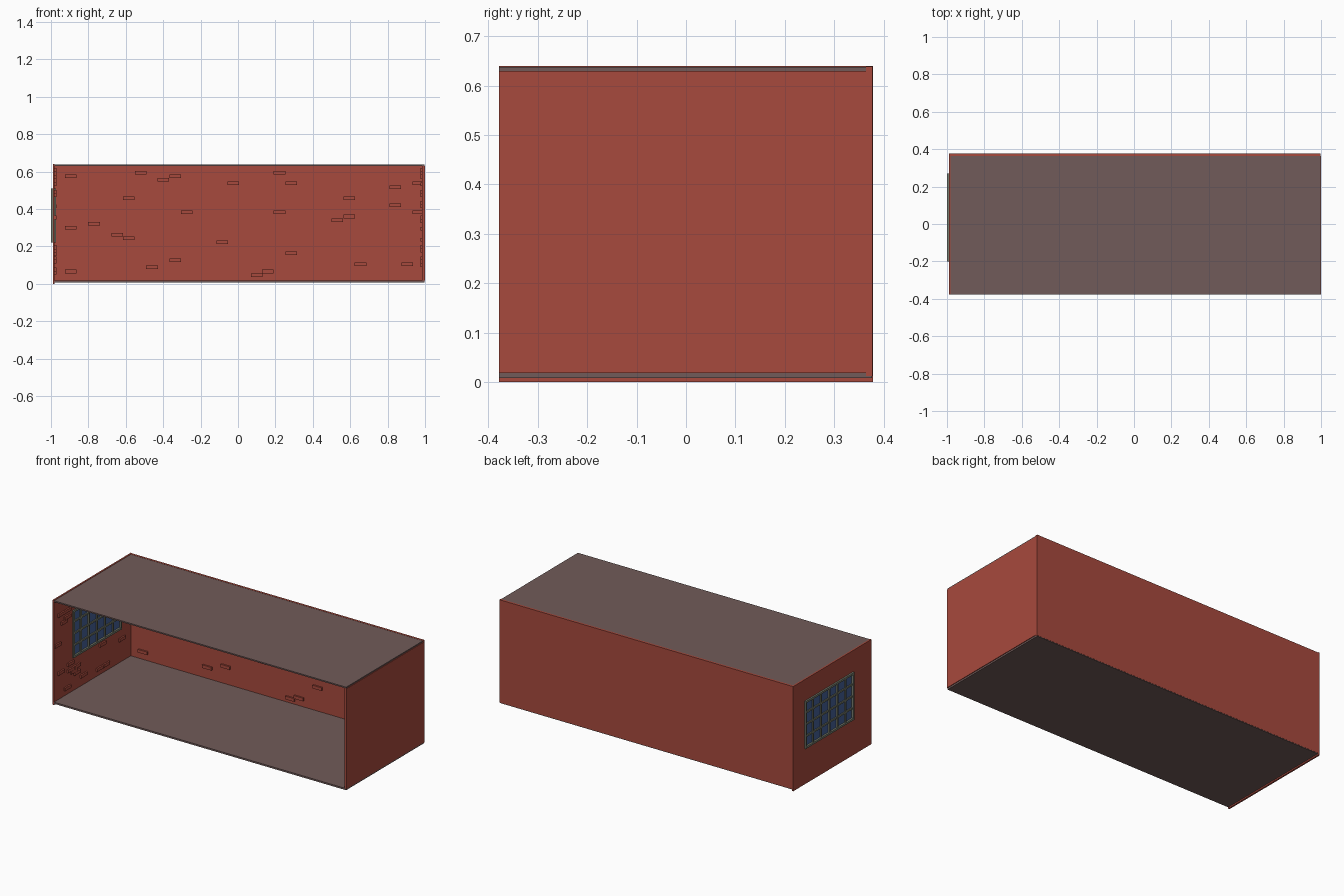
import bpy, bmesh, random
from mathutils import Matrix, Vector

if "Cube" in bpy.data.objects:
    bpy.data.objects.remove(bpy.data.objects["Cube"])

random.seed(4)


def material(name, rgb):
    m = bpy.data.materials.new(name)
    m.diffuse_color = (*rgb, 1)
    m.use_nodes = True
    m.node_tree.nodes["Principled BSDF"].inputs["Base Color"].default_value = m.diffuse_color
    return m


RED = material("brick_red", (0.39, 0.068, 0.047))
SLAB = material("slab_brown", (0.165, 0.105, 0.1))
FRAME = material("frame_grey", (0.19, 0.21, 0.16))
GLASS = material("glass_blue", (0.06, 0.12, 0.32))


def boxes(name, spans, mat):
    """One object made of boxes, each given as (x0, x1, y0, y1, z0, z1)."""
    bm = bmesh.new()
    for x0, x1, y0, y1, z0, z1 in spans:
        centre = Vector((x0 + x1, y0 + y1, z0 + z1)) / 2
        size = Matrix.Diagonal((x1 - x0, y1 - y0, z1 - z0, 1))
        bmesh.ops.create_cube(bm, size=1, matrix=Matrix.Translation(centre) @ size)
    me = bpy.data.meshes.new(name)
    bm.to_mesh(me)
    bm.free()
    me.materials.append(mat)
    ob = bpy.data.objects.new(name, me)
    bpy.context.collection.objects.link(ob)
    return ob


# Window opening in the left wall
WY0, WY1, WZ0, WZ1 = -0.2, 0.27, 0.22, 0.51
XL0, XL1 = -0.99, -0.98

# Floor and roof slabs
boxes("floor", [(-0.988, 0.996, -0.378, 0.376, 0.008, 0.018)], SLAB)
boxes("roof", [(-0.988, 0.996, -0.378, 0.372, 0.63, 0.638)], SLAB)

# Walls, the left one built around its window
boxes("back_wall", [(-0.985, 0.998, 0.364, 0.377, 0.012, 0.639)], RED)
boxes("right_wall", [(0.985, 1.0, -0.378, 0.364, 0.018, 0.63)], RED)
boxes("left_wall", [(XL0, XL1, -0.378, WY0, 0, 0.64),
                    (XL0, XL1, WY1, 0.378, 0, 0.64),
                    (XL0, XL1, WY0, WY1, 0, WZ0),
                    (XL0, XL1, WY0, WY1, WZ1, 0.64)], RED)

# Raised bricks on the back wall (x, z of centres)
back = [(-.895, .575), (-.52, .595), (-.4, .557), (-.335, .575), (-.025, .537),
        (.222, .595), (.285, .537), (.84, .517), (.965, .537), (-.585, .458),
        (-.275, .382), (.222, .382), (.595, .458), (.53, .34), (.595, .36),
        (.84, .42), (.965, .382), (-.895, .3), (-.77, .322), (-.645, .262),
        (-.585, .243), (-.085, .222), (.285, .163), (-.46, .088), (-.335, .125),
        (-.895, .066), (.1, .047), (.16, .066), (.655, .105), (.905, .105)]
boxes("back_bricks", [(x - .031, x + .031, 0.354, 0.37, z - .0095, z + .0095)
                      for x, z in back], RED)


# Raised bricks scattered on the inside of the end walls
def scattered(count, x0, x1, avoid_window):
    cells = [(r, c) for r in range(30) for c in range(11)]
    random.shuffle(cells)
    spans = []
    for r, c in cells:
        z0 = 0.03 + r * 0.0197
        y0 = -0.375 + c * 0.062 + (r % 2) * 0.031
        y1, z1 = y0 + 0.06, z0 + 0.019
        if avoid_window and y1 > WY0 and y0 < WY1 and z1 > WZ0 and z0 < WZ1:
            continue
        spans.append((x0, x1, y0, y1, z0, z1))
        if len(spans) == count:
            break
    return spans


boxes("left_bricks", scattered(26, -0.985, -0.971, True), RED)
boxes("right_bricks", scattered(24, 0.976, 0.99, False), RED)

# Window: glass, frame border and glazing bars
COLS, ROWS, T, B = 6, 4, 0.012, 0.005
FX0, FX1 = -1.0, -0.972
boxes("window_glass", [(-0.989, -0.983, WY0, WY1, WZ0, WZ1)], GLASS)
boxes("window_frame", [(FX0, FX1, WY0, WY0 + T, WZ0, WZ1),
                       (FX0, FX1, WY1 - T, WY1, WZ0, WZ1),
                       (FX0, FX1, WY0 + T, WY1 - T, WZ0, WZ0 + T),
                       (FX0, FX1, WY0 + T, WY1 - T, WZ1 - T, WZ1)], FRAME)
bars = []
for i in range(1, COLS):
    y = WY0 + (WY1 - WY0) * i / COLS
    bars.append((-0.997, -0.975, y - B, y + B, WZ0 + T, WZ1 - T))
for i in range(1, ROWS):
    z = WZ0 + (WZ1 - WZ0) * i / ROWS
    bars.append((-0.996, -0.976, WY0 + T, WY1 - T, z - B, z + B))
boxes("window_bars", bars, FRAME)
